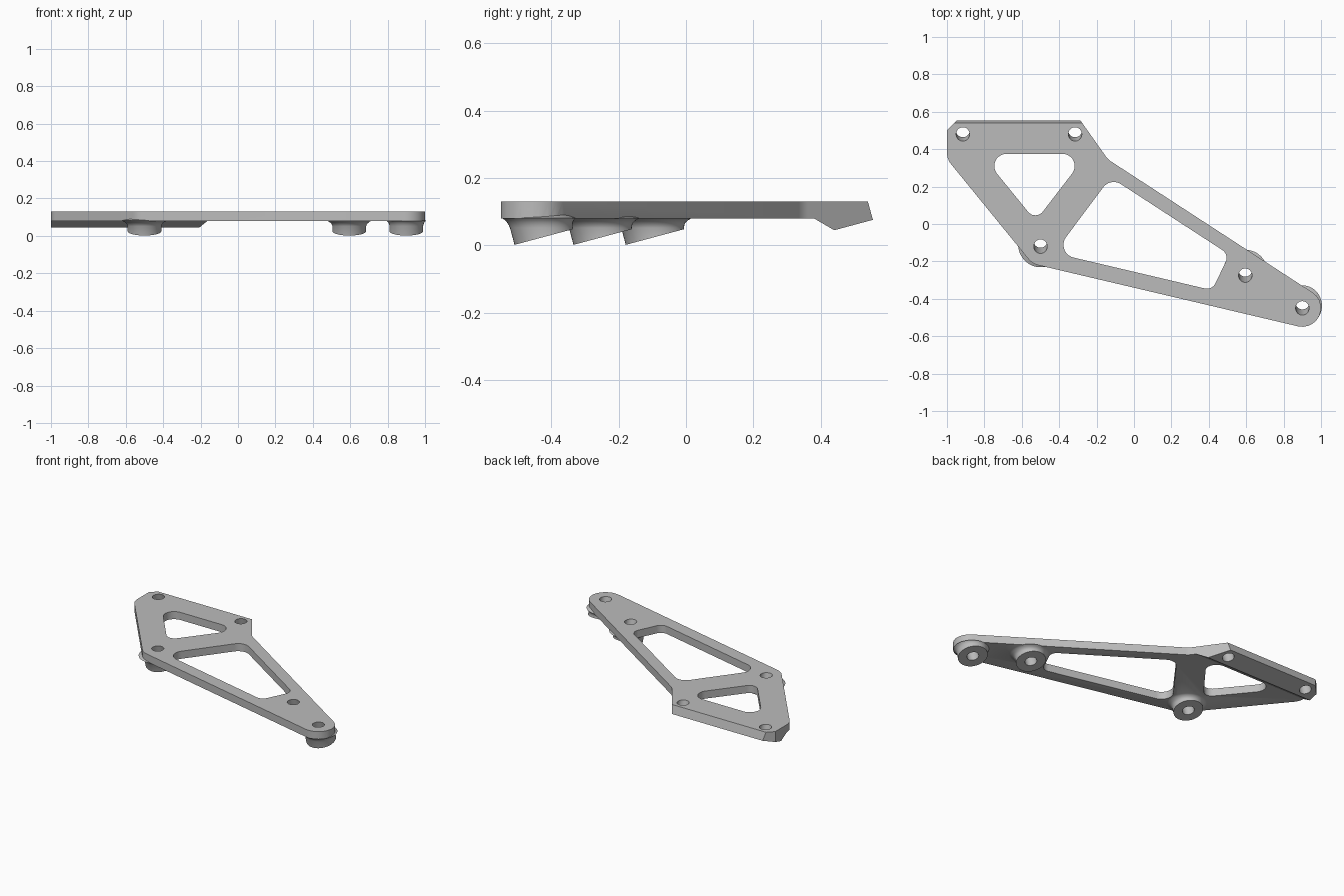
import bpy, bmesh
from math import sin, cos, tan, pi, radians
from mathutils import Vector

if "Cube" in bpy.data.objects:
    bpy.data.objects.remove(bpy.data.objects["Cube"], do_unlink=True)

TILT = radians(15)
AXIS = Vector((0, -sin(TILT), cos(TILT)))      # shared axis of holes and bosses
TOP, UNDER = 0.13, 0.08

grey = bpy.data.materials.new("plain grey")
grey.use_nodes = True
grey.diffuse_color = (0.5, 0.5, 0.5, 1)
grey.node_tree.nodes["Principled BSDF"].inputs["Base Color"].default_value = (0.5, 0.5, 0.5, 1)


def make_object(name, bm):
    bmesh.ops.recalc_face_normals(bm, faces=bm.faces)
    mesh = bpy.data.meshes.new(name)
    bm.to_mesh(mesh)
    bm.free()
    obj = bpy.data.objects.new(name, mesh)
    bpy.context.collection.objects.link(obj)
    mesh.materials.append(grey)
    return obj


def rounded(corners, steps=10):
    """Replace each (x, y, radius) corner by a tangent arc."""
    out = []
    for i, (x, y, r) in enumerate(corners):
        p = Vector((x, y))
        if r == 0:
            out.append(p)
            continue
        a = (Vector(corners[i - 1][:2]) - p).normalized()
        b = (Vector(corners[(i + 1) % len(corners)][:2]) - p).normalized()
        half = a.angle(b) / 2
        centre = p + (a + b).normalized() * r / sin(half)
        start = p + a * r / tan(half) - centre
        end = p + b * r / tan(half) - centre
        sweep = pi - 2 * half
        for k in range(steps + 1):
            t = k / steps
            out.append(centre + (start * sin((1 - t) * sweep) + end * sin(t * sweep)) / sin(sweep))
    return out


def prism(name, points, shift):
    bm = bmesh.new()
    face = bm.faces.new([bm.verts.new(p) for p in points])
    ext = bmesh.ops.extrude_face_region(bm, geom=[face])
    bmesh.ops.translate(bm, vec=shift, verts=[v for v in ext["geom"] if isinstance(v, bmesh.types.BMVert)])
    return make_object(name, bm)


def flat_prism(name, corners, z0, z1):
    return prism(name, [(p.x, p.y, z0) for p in rounded(corners)], (0, 0, z1 - z0))


def side_prism(name, profile):
    return prism(name, [(-1.5, y, z) for y, z in profile], (3, 0, 0))


def rings_to_object(name, rings):
    bm = bmesh.new()
    loops = [[bm.verts.new(p) for p in ring] for ring in rings]
    n = len(loops[0])
    for low, high in zip(loops, loops[1:]):
        for i in range(n):
            j = (i + 1) % n
            bm.faces.new((low[i], low[j], high[j], high[i]))
    bm.faces.new(loops[0][::-1])
    bm.faces.new(loops[-1])
    return make_object(name, bm)


def circle_on_axis(x, y, r, along, n=48):
    """Circle square to the tilted axis through (x, y) on the top face."""
    c = Vector((x, y, TOP)) + AXIS * along
    v = Vector((0, cos(TILT), sin(TILT)))
    return [c + Vector((r * cos(a), 0, 0)) + v * r * sin(a)
            for a in (2 * pi * k / n for k in range(n))]


def at_height(ring, z):
    return [p + AXIS * (z - p.z) / AXIS.z for p in ring]


def boss(name, x, y, flare):
    length = -0.105 / cos(TILT)
    rings = [circle_on_axis(x, y, 0.09, length)]
    for z, grow in ((0.052, 0), (0.06, 0.1), (0.068, 0.28), (0.075, 0.6), (0.081, 1)):
        rings.append(at_height(circle_on_axis(x, y, 0.09 + flare * grow, length), z))
    rings.append(at_height(circle_on_axis(x, y, 0.07, length), 0.1))
    return rings_to_object(name, rings)


def combine(target, other, operation):
    mod = target.modifiers.new("combine", "BOOLEAN")
    mod.operation, mod.object, mod.solver = operation, other, "EXACT"
    bpy.context.view_layer.objects.active = target
    bpy.ops.object.modifier_apply(modifier=mod.name)
    bpy.data.objects.remove(other, do_unlink=True)


# Plate blank, thick enough to hold the rear rail
plate = flat_prism("bracket_plate", [
    (-0.93, 0.57, 0), (-1, 0.5, 0), (-1, 0.347, 0.1), (-0.544, -0.2125, 0.1),
    (1.435, -0.6785, 0.1), (-0.139, 0.345, 0.1), (-0.298, 0.57, 0)], 0.03, TOP)

# Underside relief leaves the wedge rail at the back
combine(plate, side_prism("underside_cutter", [
    (-0.8, 0), (-0.8, UNDER), (0.38, UNDER), (0.44, 0.045), (0.7, 0.115), (0.7, 0)]), "DIFFERENCE")
# Leaning back face
combine(plate, side_prism("back_cutter", [
    (0.537, 0.14), (0.57, 0.02), (0.7, 0.02), (0.7, 0.14)]), "DIFFERENCE")

# Two rounded windows
windows = [
    [(-0.819, 0.375, 0.065), (-0.526, 0.016, 0.05), (-0.25, 0.375, 0.065)],
    [(-0.125, 0.249, 0.07), (-0.427, -0.155, 0.07), (0.418, -0.354, 0.05), (0.509, -0.163, 0.05)],
]
for corners in windows:
    combine(plate, flat_prism("window_cutter", corners, -0.1, 0.3), "DIFFERENCE")

# Tilted bosses under the plate
bosses = [(0.9, -0.45, 0.015), (0.595, -0.275, 0.03), (-0.5, -0.12, 0.03)]
for x, y, flare in bosses:
    combine(plate, boss("boss", x, y, flare), "UNION")

# Tilted screw holes
for x, y in [b[:2] for b in bosses] + [(-0.915, 0.48), (-0.315, 0.48)]:
    combine(plate, rings_to_object("hole_cutter", [
        circle_on_axis(x, y, 0.036, -0.25), circle_on_axis(x, y, 0.036, 0.1)]), "DIFFERENCE")

bpy.ops.object.select_all(action="DESELECT")
plate.select_set(True)
bpy.context.view_layer.objects.active = plate
bpy.ops.object.shade_smooth_by_angle(angle=radians(30))
